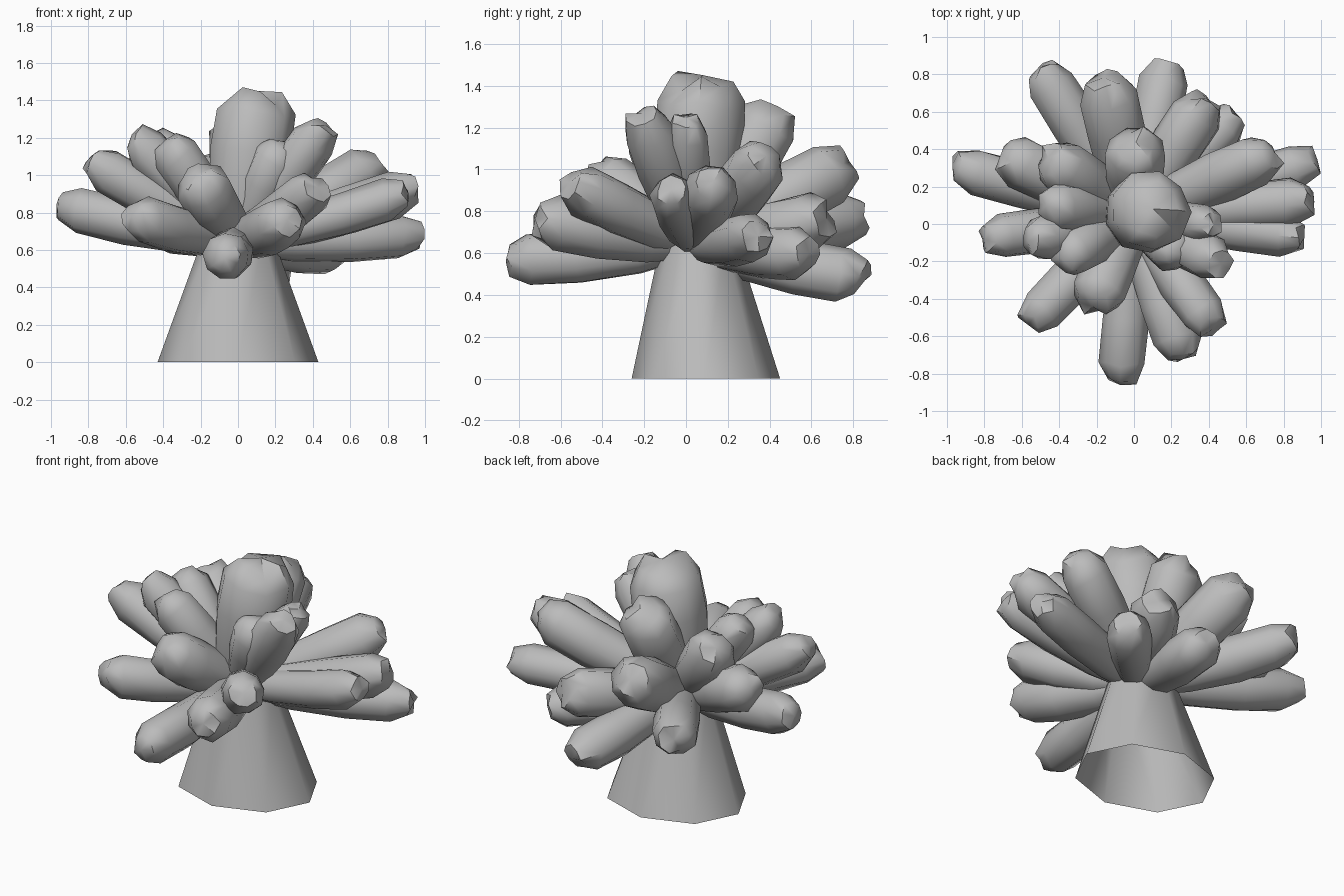
import bpy
import bmesh
import math
import random
from mathutils import Vector

random.seed(4)

default_cube = bpy.data.objects.get("Cube")
if default_cube:
    bpy.data.objects.remove(default_cube, do_unlink=True)

# One plain stone colour
stone = bpy.data.materials.new("stone_grey")
stone.use_nodes = True
stone.diffuse_color = (0.5, 0.5, 0.5, 1)
stone.node_tree.nodes["Principled BSDF"].inputs["Base Color"].default_value = stone.diffuse_color


def finish(name, bm, angle):
    """Turn a bmesh into a smooth-shaded object with sharp creases."""
    bmesh.ops.recalc_face_normals(bm, faces=bm.faces)
    mesh = bpy.data.meshes.new(name)
    bm.to_mesh(mesh)
    bm.free()
    mesh.materials.append(stone)
    obj = bpy.data.objects.new(name, mesh)
    bpy.context.collection.objects.link(obj)
    bpy.ops.object.select_all(action='DESELECT')
    obj.select_set(True)
    bpy.context.view_layer.objects.active = obj
    bpy.ops.object.shade_smooth_by_angle(angle=math.radians(angle))


def bridge(bm, lower, upper):
    """Join two rings of vertices with quads."""
    count = len(lower)
    for i in range(count):
        j = (i + 1) % count
        bm.faces.new((lower[i], lower[j], upper[j], upper[i]))


def make_trunk():
    """Tapered trunk, open underneath."""
    bm = bmesh.new()
    rings = []
    for z, rx, ry, cy in ((0, 0.43, 0.355, 0.095), (0.66, 0.19, 0.18, 0.06)):
        ring = []
        for i in range(8):
            a = math.tau * i / 8
            ring.append(bm.verts.new((rx * math.cos(a), cy + ry * math.sin(a), z)))
        rings.append(ring)
    bridge(bm, *rings)
    bm.faces.new(rings[-1])
    finish("trunk", bm, 50)


def make_branch(name, tip, radius, sides=9):
    """Knobbly finger from the crown of the trunk to the tip."""
    root = Vector((0, 0.04, 0.65))
    tip = Vector(tip)
    axis = tip - root
    turn = axis.to_track_quat('Z', 'Y')
    sag = Vector((0, 0, -0.015))
    twist = random.uniform(0, math.tau)
    bm = bmesh.new()
    rings = []
    # Distance along the branch, width, and roughness of each ring
    for t, width, rough in ((0, 0.6, 0), (0.3, 0.93, 0.02), (0.62, 1.05, 0.03),
                            (0.88, 1.04, 0.06), (0.99, 0.66, 0.1)):
        centre = root + axis * t + sag * math.sin(math.pi * t)
        ring = []
        for i in range(sides):
            a = twist + math.tau * i / sides
            r = radius * width * (1 + random.uniform(-rough, rough))
            lift = radius * random.uniform(-rough, rough) * 2
            offset = Vector((r * math.cos(a), r * math.sin(a), lift))
            ring.append(bm.verts.new(centre + turn @ offset))
        rings.append(ring)
    for lower, upper in zip(rings, rings[1:]):
        bridge(bm, lower, upper)
    # Blunt end
    peak = bm.verts.new(tip + axis.normalized() * radius * 0.1)
    end = rings[-1]
    for i in range(sides):
        bm.faces.new((end[i], end[(i + 1) % sides], peak))
    bm.faces.new(list(reversed(rings[0])))
    finish(name, bm, 52)


make_trunk()

# Branch tips by side: x, y, z, thickness
groups = {
    "crown_branch": ((0.1, 0.08, 1.43, 0.21), (0.01, 0.43, 1.29, 0.15)),
    "back_branch": ((-0.16, 0.77, 1.03, 0.15), (0.18, 0.85, 0.48, 0.13),
                    (0.54, 0.58, 0.60, 0.12), (-0.5, 0.83, 0.77, 0.13),
                    (0.38, 0.66, 0.76, 0.14)),
    "right_branch": ((-0.96, 0.31, 0.84, 0.12), (-0.7, 0.37, 0.97, 0.13),
                     (-0.45, 0.35, 1.14, 0.14), (-0.46, 0.1, 1.21, 0.12),
                     (-0.79, -0.08, 1.08, 0.115), (-0.56, -0.09, 1.21, 0.115),
                     (-0.38, -0.18, 1.18, 0.125)),
    "front_branch": ((-0.56, -0.53, 0.78, 0.12), (-0.22, -0.43, 0.99, 0.14),
                     (-0.07, -0.85, 0.56, 0.12), (0.26, -0.71, 0.76, 0.13),
                     (0.42, -0.55, 0.93, 0.12), (0.24, -0.16, 1.17, 0.12),
                     (0.46, -0.21, 1.26, 0.12)),
    "left_branch": ((0.42, 0, 1.24, 0.10), (0.9, -0.07, 0.9, 0.11),
                    (0.95, 0.13, 0.94, 0.125), (0.97, 0.34, 0.68, 0.115),
                    (0.74, 0.38, 1.06, 0.135)),
}
for group, tips in groups.items():
    for number, (x, y, z, thickness) in enumerate(tips, 1):
        make_branch(f"{group}_{number}", (x, y, z), thickness)
